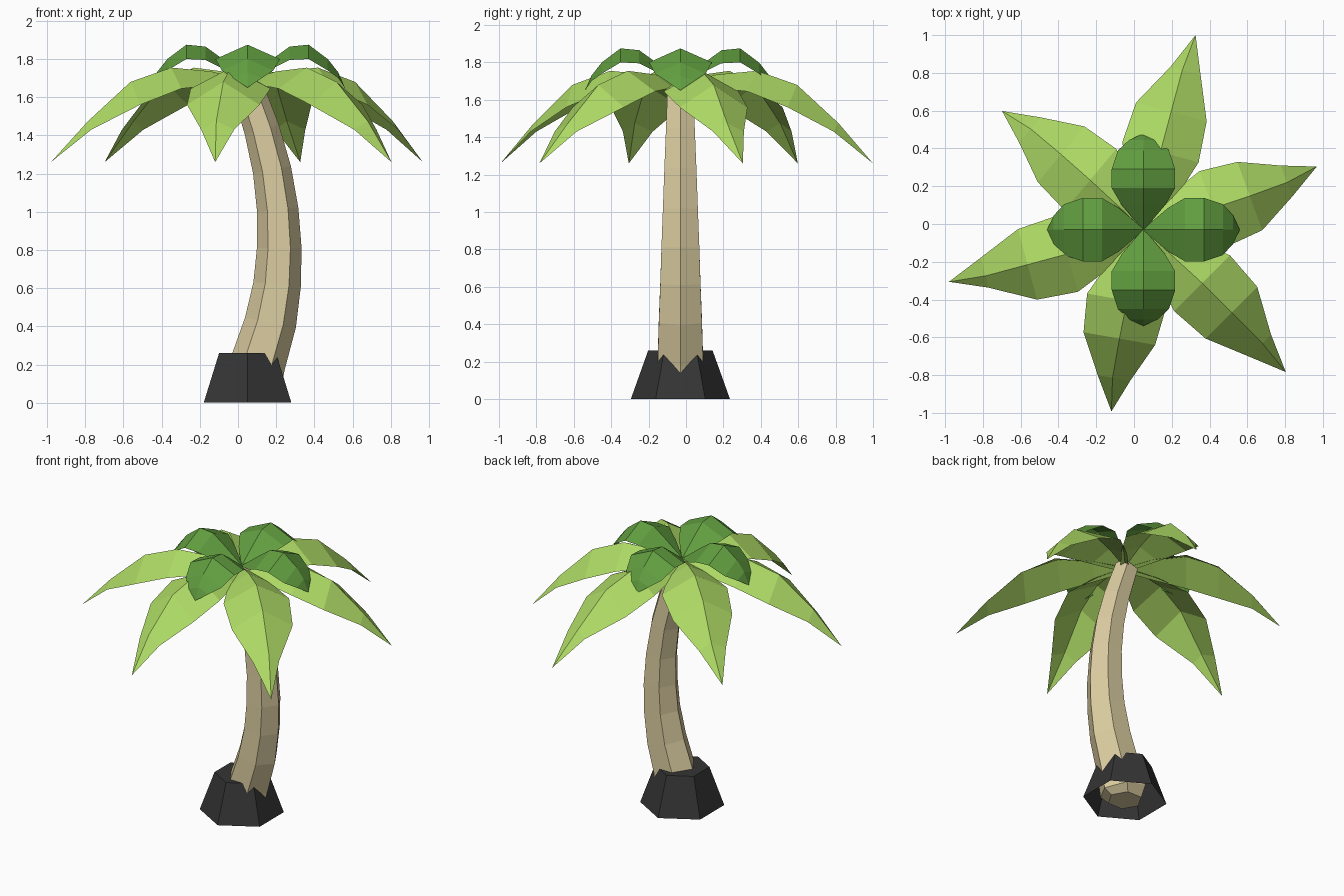
import bpy, bmesh
from math import radians, cos, sin, pi
from mathutils import Vector

if "Cube" in bpy.data.objects:
    bpy.data.objects.remove(bpy.data.objects["Cube"])

CX, CY = 0.05, -0.03   # axis of base and crown


def material(name, rgb):
    m = bpy.data.materials.new(name)
    m.diffuse_color = (*rgb, 1)
    m.use_nodes = True
    m.node_tree.nodes["Principled BSDF"].inputs["Base Color"].default_value = m.diffuse_color
    return m


def finish(bm, name, mat):
    me = bpy.data.meshes.new(name)
    bm.to_mesh(me)
    bm.free()
    me.materials.append(mat)
    ob = bpy.data.objects.new(name, me)
    bpy.context.collection.objects.link(ob)
    return ob


def hex_loft(name, rings, turn, mat, cap_top=True, cap_bottom=True):
    """Hexagonal loft through rings of (centre x, z, radius, x tilt)."""
    bm = bmesh.new()
    loops = []
    for x, z, r, tilt in rings:
        loop = []
        for i in range(6):
            a = turn + i * pi / 3
            loop.append(bm.verts.new((x + r * cos(a), CY + r * sin(a), z - tilt * r * cos(a))))
        loops.append(loop)
    for lo, hi in zip(loops, loops[1:]):
        for i in range(6):
            j = (i + 1) % 6
            bm.faces.new((lo[i], lo[j], hi[j], hi[i]))
    if cap_bottom:
        bm.faces.new(loops[0][::-1])
    if cap_top:
        bm.faces.new(loops[-1])
    finish(bm, name, mat)


def leaf(name, angle, stations, tip, mat):
    """Folded leaf; stations are (reach, midrib z, midrib shift, left, right, edge drop)."""
    a = radians(angle)
    d, n = Vector((cos(a), sin(a), 0)), Vector((-sin(a), cos(a), 0))
    at = lambda r, s, z: bm.verts.new(Vector((CX, CY, z)) + d * r + n * s)
    bm = bmesh.new()
    rows = [(at(r, -right, z - drop), at(r, mid, z), at(r, left, z - drop))
            for r, z, mid, left, right, drop in stations]
    for p, q in zip(rows, rows[1:]):
        for i in (0, 1):
            bm.faces.new((p[i], q[i], q[i + 1], p[i + 1]))
    end = at(tip[0], 0, tip[1])
    for i in (0, 1):
        bm.faces.new((rows[-1][i], end, rows[-1][i + 1]))
    finish(bm, name, mat)


bark = material("bark", (0.70, 0.60, 0.35))
soil = material("dark_base", (0.035, 0.035, 0.035))
lime = material("light_leaf", (0.42, 0.70, 0.13))
green = material("dark_leaf", (0.12, 0.34, 0.05))

# Base: open-bottomed hexagonal collar
hex_loft("base", [(CX, 0, 0.265, 0), (CX, 0.26, 0.172, 0)], pi / 2, soil, cap_bottom=False)

# Trunk: bowed, tapering hexagonal column
hex_loft("trunk", [
    (0.05, 0.0, 0.11, 0), (0.065, 0.06, 0.15, 0.2),
    (0.105, 0.21, 0.140, 0.25), (0.17, 0.42, 0.133, 0.2), (0.205, 0.62, 0.124, 0.1),
    (0.216, 0.81, 0.117, 0), (0.208, 1.01, 0.108, -0.1), (0.178, 1.22, 0.099, -0.2),
    (0.125, 1.43, 0.089, -0.3), (0.04, 1.68, 0.078, -0.35)], 0, bark)

# Lower crown: three long and three short drooping leaves
long_leaf = [(0.0, 1.69, 0, 0.03, 0.03, 0.02), (0.2, 1.735, 0.01, 0.14, 0.12, 0.07),
             (0.42, 1.755, 0.02, 0.228, 0.19, 0.11), (0.64, 1.68, 0.02, 0.212, 0.175, 0.12),
             (0.87, 1.475, 0.02, 0.085, 0.08, 0.045)]
short_leaf = [(0.0, 1.69, 0, 0.03, 0.03, 0.02), (0.18, 1.735, -0.01, 0.12, 0.14, 0.07),
              (0.385, 1.755, -0.02, 0.19, 0.235, 0.11), (0.59, 1.68, -0.025, 0.167, 0.218, 0.12),
              (0.80, 1.475, -0.025, 0.07, 0.105, 0.045)]
for i in range(3):
    leaf(f"long_leaf_{i + 1}", 75 + 120 * i, long_leaf, (1.066, 1.26), lime)
    leaf(f"short_leaf_{i + 1}", 20 + 120 * i, short_leaf, (0.977, 1.26), lime)

# Upper crown: four small arched leaves
top_leaf = [(r, z, 0, w, w, drop) for r, z, w, drop in (
    (0.0, 1.70, 0.005, 0.0), (0.13, 1.80, 0.115, 0.05), (0.22, 1.865, 0.168, 0.07),
    (0.32, 1.875, 0.168, 0.075), (0.42, 1.80, 0.135, 0.06), (0.475, 1.73, 0.075, 0.03))]
for i in range(4):
    leaf(f"top_leaf_{i + 1}", 90 * i, top_leaf, (0.51, 1.65), green)
